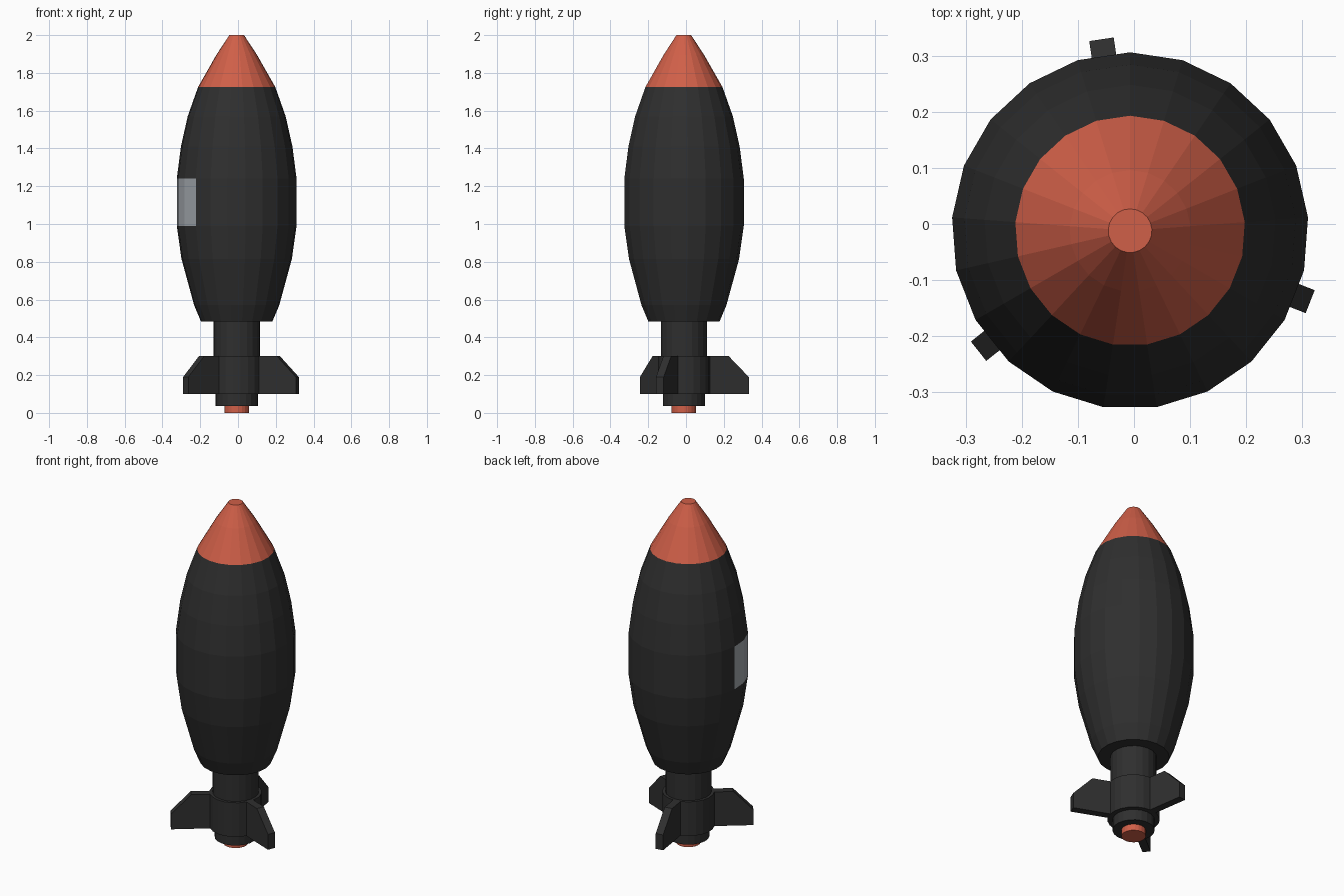
import bpy, bmesh, math
from mathutils import Matrix

if "Cube" in bpy.data.objects:
    bpy.data.objects.remove(bpy.data.objects["Cube"])

CX, CY = -0.007, -0.012   # the body axis sits slightly off the bounding centre
SIDES = 21

def material(name, rgb):
    m = bpy.data.materials.new(name)
    m.diffuse_color = (*rgb, 1)
    m.use_nodes = True
    m.node_tree.nodes["Principled BSDF"].inputs["Base Color"].default_value = m.diffuse_color
    return m

black = material("charcoal black", (0.028, 0.028, 0.028))
red = material("warm red", (0.63, 0.115, 0.065))
grey = material("light grey", (0.36, 0.39, 0.42))

def finish(name, bm, mats):
    bmesh.ops.recalc_face_normals(bm, faces=bm.faces)
    me = bpy.data.meshes.new(name)
    bm.to_mesh(me)
    bm.free()
    ob = bpy.data.objects.new(name, me)
    bpy.context.collection.objects.link(ob)
    ob.location = (CX, CY, 0)
    for m in mats:
        me.materials.append(m)
    return ob

def lathe(name, profile, mats, sides=SIDES):
    """Closed turned solid from (radius, z) pairs, first vertex facing +y."""
    bm = bmesh.new()
    step = 2 * math.pi / sides
    rings = [[bm.verts.new((r * math.cos(math.pi / 2 + i * step),
                            r * math.sin(math.pi / 2 + i * step), z))
              for i in range(sides)] for r, z in profile]
    for a, b in zip(rings, rings[1:]):
        for i in range(sides):
            j = (i + 1) % sides
            bm.faces.new((a[i], a[j], b[j], b[i]))
    bm.faces.new(rings[0])
    bm.faces.new(rings[-1])
    return finish(name, bm, mats)

# main body: black shell, red nose, grey patch on three left faces
body = lathe("body", [(0.19, 0.485), (0.226, 0.57), (0.293, 0.815), (0.318, 0.99),
                      (0.318, 1.24), (0.296, 1.41), (0.26, 1.57), (0.205, 1.725),
                      (0.108, 1.895), (0.039, 2.0)], [black, red, grey])
for p in body.data.polygons:
    c = p.center
    angle = math.degrees(math.atan2(c.y, c.x)) % 360
    if c.z > 1.73:
        p.material_index = 1
    elif 1.0 < c.z < 1.23 and 176 < angle < 227:
        p.material_index = 2

# tail pieces
lathe("tail_stem", [(0.123, 0.29), (0.123, 0.487)], [black])
lathe("fin_hub", [(0.139, 0.10), (0.139, 0.30)], [black])
lathe("tail_collar", [(0.112, 0.037), (0.112, 0.11)], [black])
lathe("tail_cap", [(0.065, 0.0), (0.065, 0.04)], [red])

# three clipped fins
fin_outline = [(0.10, 0.10), (0.345, 0.10), (0.345, 0.19), (0.238, 0.30), (0.10, 0.30)]
for n, deg in enumerate((98.5, 218.5, 338.5)):
    bm = bmesh.new()
    face = bm.faces.new([bm.verts.new((r, -0.022, z)) for r, z in fin_outline])
    ext = bmesh.ops.extrude_face_region(bm, geom=[face])
    bmesh.ops.translate(bm, vec=(0, 0.044, 0),
                        verts=[v for v in ext["geom"] if isinstance(v, bmesh.types.BMVert)])
    bmesh.ops.transform(bm, matrix=Matrix.Rotation(math.radians(deg), 4, 'Z'), verts=bm.verts)
    finish(f"fin_{n + 1}", bm, [black])
